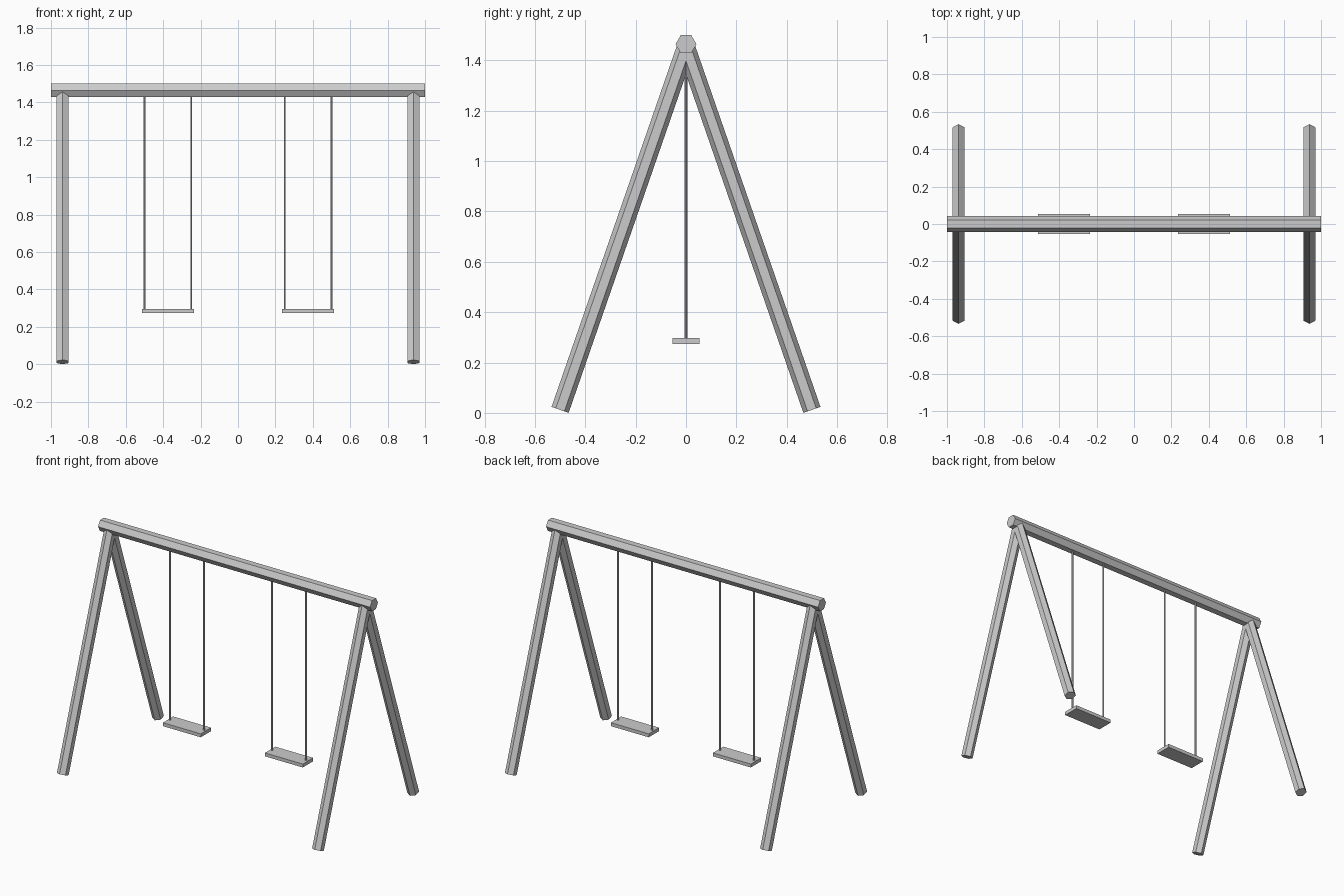
import bpy
import math
from mathutils import Vector, Matrix

if "Cube" in bpy.data.objects:
    bpy.data.objects.remove(bpy.data.objects["Cube"])

grey = bpy.data.materials.new("plain grey")
grey.diffuse_color = (0.6, 0.6, 0.6, 1)
grey.use_nodes = True
grey.node_tree.nodes["Principled BSDF"].inputs["Base Color"].default_value = grey.diffuse_color


def hex_bar(name, a, b, radius):
    """Six-sided bar from a to b with two of its corners in the y-z plane."""
    a, b = Vector(a), Vector(b)
    z = (b - a).normalized()
    side = Vector((1, 0, 0)) if abs(z.x) < 0.5 else Vector((0, 0, 1))
    corner = side.cross(z)
    bpy.ops.mesh.primitive_cylinder_add(vertices=6, radius=radius, depth=(b - a).length)
    ob = bpy.context.object
    ob.name = name
    # the cylinder's first corner lies on its local y axis
    rot = Matrix((corner.cross(z), corner, z)).transposed()
    ob.data.transform(Matrix.Translation((a + b) / 2) @ rot.to_4x4())
    ob.data.materials.append(grey)
    return ob


def box(name, centre, size):
    bpy.ops.mesh.primitive_cube_add(size=1)
    ob = bpy.context.object
    ob.name = name
    ob.data.transform(Matrix.Translation(centre) @ Matrix.Diagonal((*size, 1)))
    ob.data.materials.append(grey)
    return ob


# top beam
hex_bar("top_beam", (-1, 0, 1.464), (1, 0, 1.464), 0.0415)

for sx, x_name in ((-1, "left"), (1, "right")):
    # splayed legs meeting inside the beam
    for sy, y_name in ((-1, "front"), (1, "back")):
        hex_bar(f"{y_name}_{x_name}_leg", (sx * 0.938, sy * 0.5, 0.012),
                (sx * 0.938, 0, 1.453), 0.036)
    # swing seat and its two ropes
    box(f"{x_name}_seat", (sx * 0.375, 0, 0.285), (0.278, 0.108, 0.023))
    for x, r_name in ((0.25, "inner"), (0.5, "outer")):
        hex_bar(f"{x_name}_{r_name}_rope", (sx * x, 0, 0.285), (sx * x, 0, 1.45), 0.005)
